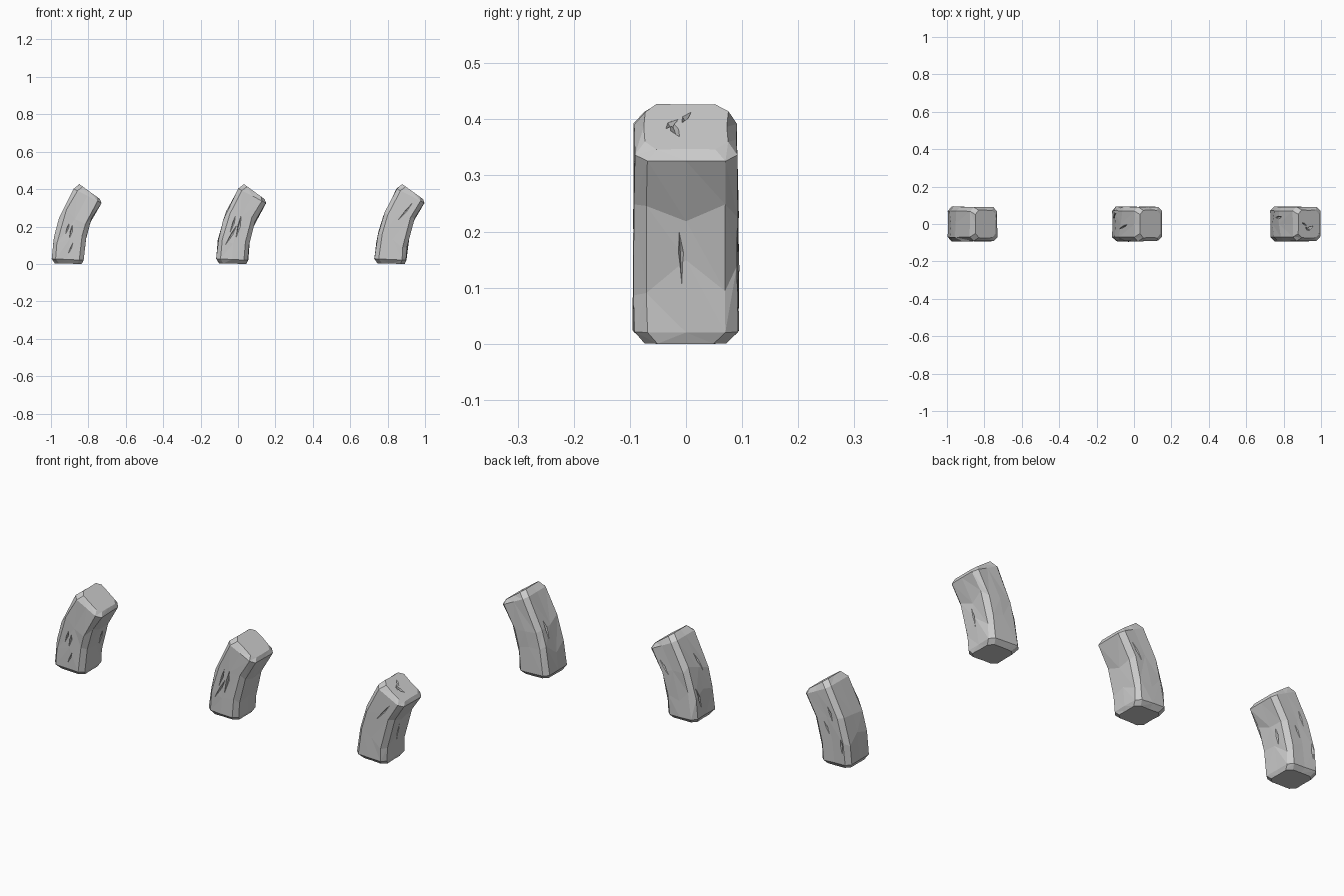
import bpy, bmesh, random
from mathutils import Vector

if "Cube" in bpy.data.objects:
    bpy.data.objects.remove(bpy.data.objects["Cube"])

# Left / right edge of the bent block at each level (x, z), and y half-depth
SECTIONS = [
    ((0.018, 0.003), (0.165, 0.000), 0.074),
    ((0.001, 0.028), (0.176, 0.020), 0.095),
    ((0.014, 0.140), (0.184, 0.115), 0.095),
    ((0.049, 0.265), (0.211, 0.220), 0.095),
    ((0.120, 0.403), (0.271, 0.325), 0.094),
    ((0.150, 0.428), (0.263, 0.346), 0.076),
]
CHAMFER = 0.023
Y = Vector((0, 1, 0))


def edges(i):
    left, right, d = SECTIONS[i]
    return Vector((left[0], 0, left[1])), Vector((right[0], 0, right[1])), d


def ring(i):
    """Chamfered rectangle with a middle point on each side."""
    a, b, d = edges(i)
    u, m, c = (b - a).normalized(), (a + b) / 2, CHAMFER
    return [a + u * c - Y * d, m - Y * d, b - u * c - Y * d,
            b - Y * (d - c), b, b + Y * (d - c),
            b - u * c + Y * d, m + Y * d, a + u * c + Y * d,
            a + Y * (d - c), a, a - Y * (d - c)]


def to_object(name, bm):
    bmesh.ops.recalc_face_normals(bm, faces=bm.faces)
    me = bpy.data.meshes.new(name)
    bm.to_mesh(me)
    bm.free()
    ob = bpy.data.objects.new(name, me)
    bpy.context.collection.objects.link(ob)
    return ob


def stone(name, x0, rng):
    """Loft the rings with jittered corners and random face diagonals."""
    bm = bmesh.new()
    rings = []
    for i in range(len(SECTIONS)):
        pts = ring(i)
        centre = sum(pts, Vector()) / len(pts)
        axis = Vector((0.05 + 0.1 * i, 0, 1)).normalized()
        row = []
        for p in pts:
            p = p.lerp(centre, rng.uniform(0, 0.05))
            if i in (2, 3):
                p += axis * rng.uniform(-0.035, 0.035)
            row.append(bm.verts.new(p + x0))
        rings.append(row)
    n = len(rings[0])
    for lo, hi in zip(rings, rings[1:]):
        for j in range(n):
            k = (j + 1) % n
            q = [lo[j], lo[k], hi[k], hi[j]]
            if rng.random() < 0.5:
                q = q[1:] + q[:1]
            bm.faces.new(q[:3])
            bm.faces.new((q[0], q[2], q[3]))
    for row in (rings[0], rings[-1]):   # ends
        tip = bm.verts.new(sum((v.co for v in row), Vector()) / n)
        for j in range(n):
            bm.faces.new((row[j], row[(j + 1) % n], tip))
    return to_object(name, bm)


def surface_point(side, s, t):
    """Point on a side of the block: s across (0-1), t up (0-1)."""
    last = len(SECTIONS) - 1
    if side == "top":
        a, b, d = edges(last)
        return a.lerp(b, t) + Y * d * (2 * s - 1)
    f = 1 + t * (last - 2)
    i = min(int(f), last - 2)
    (a, b, d), (a2, b2, _) = edges(i), edges(i + 1)
    a, b = a.lerp(a2, f - i), b.lerp(b2, f - i)
    if side in ("front", "back"):
        return a.lerp(b, s) + Y * (d if side == "back" else -d)
    return (a if side == "left" else b) + Y * d * (2 * s - 1)


NORMALS = {"front": -Y, "back": Y, "left": Vector((-1, 0, 0.3)),
           "right": Vector((1, 0, -0.3)), "top": Vector((0.6, 0, 0.8))}


def crack(ob, x0, side, rng):
    """Carve a tapering wedge groove along one side."""
    s, t = rng.uniform(0.2, 0.7), rng.uniform(0.05, 0.6)
    a = surface_point(side, s, t)
    b = surface_point(side, s + rng.uniform(-0.15, 0.25), t + rng.uniform(0.2, 0.38))
    n = NORMALS[side].normalized()
    m, across = a.lerp(b, 0.55), (b - a).cross(n).normalized()
    width, depth = rng.uniform(0.006, 0.012), rng.uniform(0.01, 0.016)
    bm = bmesh.new()
    for p in (a, b, m + across * width, m - across * width / 2, m + n * 0.03, m - n * depth):
        bm.verts.new(p + x0)
    bmesh.ops.convex_hull(bm, input=bm.verts)
    cutter = to_object("crack_cutter", bm)
    cutter.hide_render = True
    mod = ob.modifiers.new("crack", 'BOOLEAN')
    mod.object, mod.operation, mod.solver = cutter, 'DIFFERENCE', 'EXACT'
    bpy.context.view_layer.objects.active = ob
    bpy.ops.object.modifier_apply(modifier=mod.name)
    bpy.data.objects.remove(cutter)


# Three stones in a row, each cracked on different sides
STONES = [
    ("left_stone", -1.0, "front front front back back back right"),
    ("middle_stone", -0.12, "front front front left left back"),
    ("right_stone", 0.727, "front top top top right left"),
]
for seed, (name, x, sides) in enumerate(STONES):
    rng, x0 = random.Random(seed), Vector((x, 0, 0))
    block = stone(name, x0, rng)
    for side in sides.split():
        crack(block, x0, side, rng)
